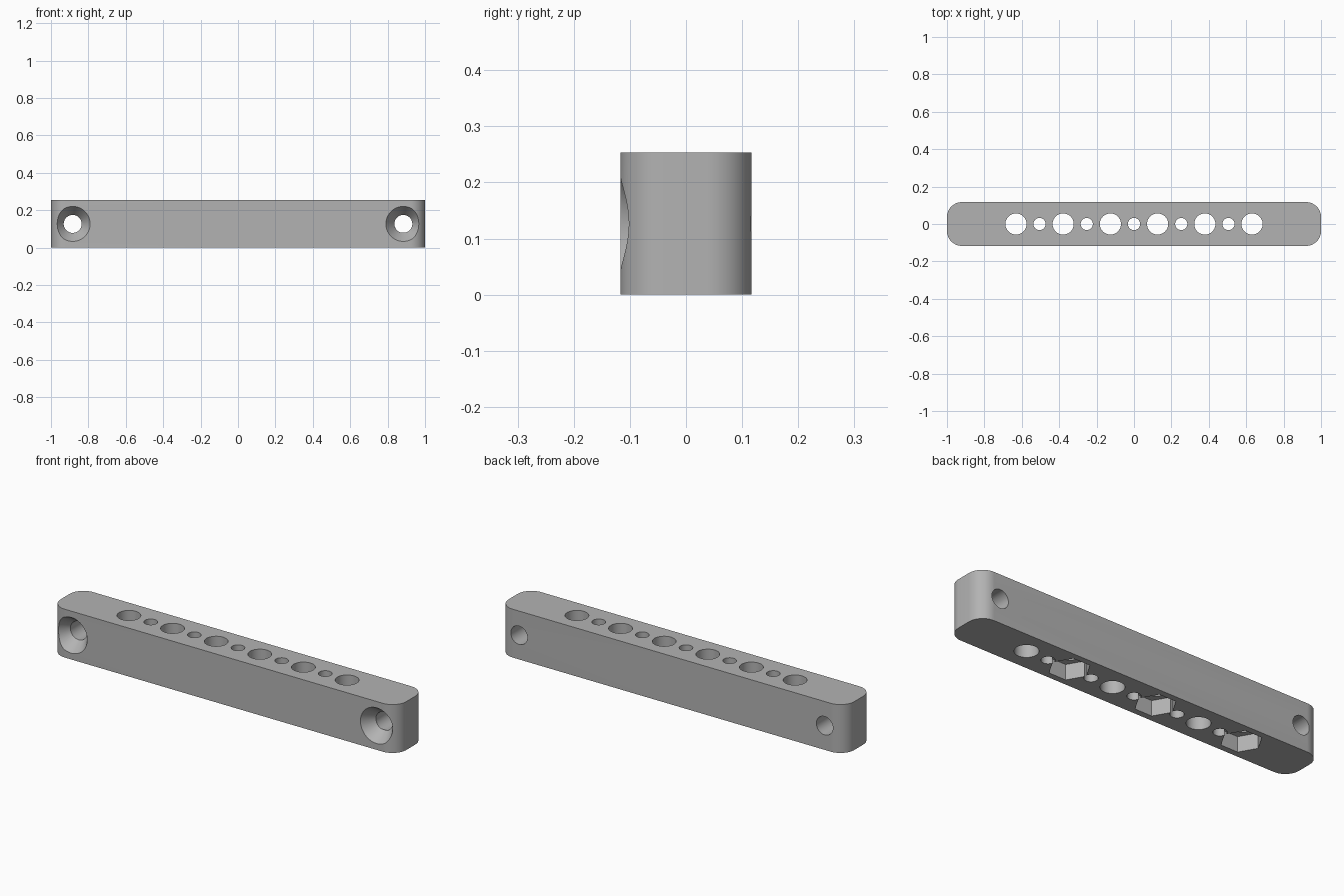
import bpy, bmesh
from math import pi, cos, sin, radians
from mathutils import Matrix, Vector

cube = bpy.data.objects.get("Cube")
if cube:
    bpy.data.objects.remove(cube, do_unlink=True)

LENGTH, WIDTH, HEIGHT = 2.0, 0.234, 0.253
CORNER = 0.08
PITCH = 0.2525
SCREW_X = 0.884

grey = bpy.data.materials.new("grey")
grey.use_nodes = True
grey.diffuse_color = (0.45, 0.45, 0.45, 1)
grey.node_tree.nodes["Principled BSDF"].inputs["Base Color"].default_value = (0.45, 0.45, 0.45, 1)


def make_object(name, bm):
    bmesh.ops.recalc_face_normals(bm, faces=bm.faces)
    mesh = bpy.data.meshes.new(name)
    bm.to_mesh(mesh)
    bm.free()
    mesh.materials.append(grey)
    obj = bpy.data.objects.new(name, mesh)
    bpy.context.collection.objects.link(obj)
    return obj


def cutter(name, centre, r1, r2, depth, sides=64, along_y=False):
    """Cylinder or cone along z, or along y with r1 at the front."""
    bm = bmesh.new()
    turn = Matrix.Rotation(-pi / 2, 4, 'X') if along_y else Matrix()
    bmesh.ops.create_cone(bm, cap_ends=True, segments=sides, radius1=r1, radius2=r2,
                          depth=depth, matrix=Matrix.Translation(centre) @ turn)
    obj = make_object(name, bm)
    obj.hide_render = True
    return obj


# Bar with rounded vertical corners
bm = bmesh.new()
outline = []
for quarter, (sx, sy) in enumerate([(1, 1), (-1, 1), (-1, -1), (1, -1)]):
    for i in range(17):
        a = (quarter + i / 16) * pi / 2
        outline.append(bm.verts.new((sx * (LENGTH / 2 - CORNER) + CORNER * cos(a),
                                     sy * (WIDTH / 2 - CORNER) + CORNER * sin(a), 0)))
base = bm.faces.new(outline)
top = bmesh.ops.extrude_face_region(bm, geom=[base])["geom"]
bmesh.ops.translate(bm, vec=(0, 0, HEIGHT),
                    verts=[g for g in top if isinstance(g, bmesh.types.BMVert)])
bar = make_object("mounting_bar", bm)

cutters = []
mid = HEIGHT / 2

# Alternating large and small vertical holes
for i in range(11):
    r = 0.0325 if i % 2 else 0.0565
    cutters.append(cutter("vertical_hole", ((i - 5) * PITCH / 2, 0, mid), r, r, 1))

# Hexagonal nut pockets under every second large hole, a corner pointing along x
POCKET = 0.08
for i in (-2.5, -0.5, 1.5):
    pocket = cutter("nut_pocket", (0, 0, 0), 0.098, 0.098, 2 * POCKET, 6)
    corner = pocket.data.vertices[0].co
    if abs(corner.x) < 0.01:
        pocket.data.transform(Matrix.Rotation(pi / 2, 4, 'Z'))
    pocket.data.transform(Matrix.Translation((i * PITCH, 0, 0)))
    cutters.append(pocket)

# Screw holes through the ends with countersinks at the front
SINK, OVER = 0.063, 0.02
R_HEAD, R_HOLE = 0.0935, 0.048
slope = (R_HEAD - R_HOLE) / SINK
for s in (-1, 1):
    cutters.append(cutter("screw_hole", (s * SCREW_X, 0, mid), R_HOLE, R_HOLE, 1, along_y=True))
    cutters.append(cutter("countersink", (s * SCREW_X, -WIDTH / 2 + (SINK - OVER) / 2, mid),
                          R_HEAD + slope * OVER, R_HOLE, SINK + OVER, along_y=True))

# Cut every opening, then discard the cutters
bpy.context.view_layer.objects.active = bar
bar.select_set(True)
for c in cutters:
    mod = bar.modifiers.new(c.name, 'BOOLEAN')
    mod.operation, mod.solver, mod.object = 'DIFFERENCE', 'EXACT', c
    bpy.ops.object.modifier_apply(modifier=mod.name)
    bpy.data.objects.remove(c, do_unlink=True)

bpy.ops.object.shade_smooth_by_angle(angle=radians(30))
